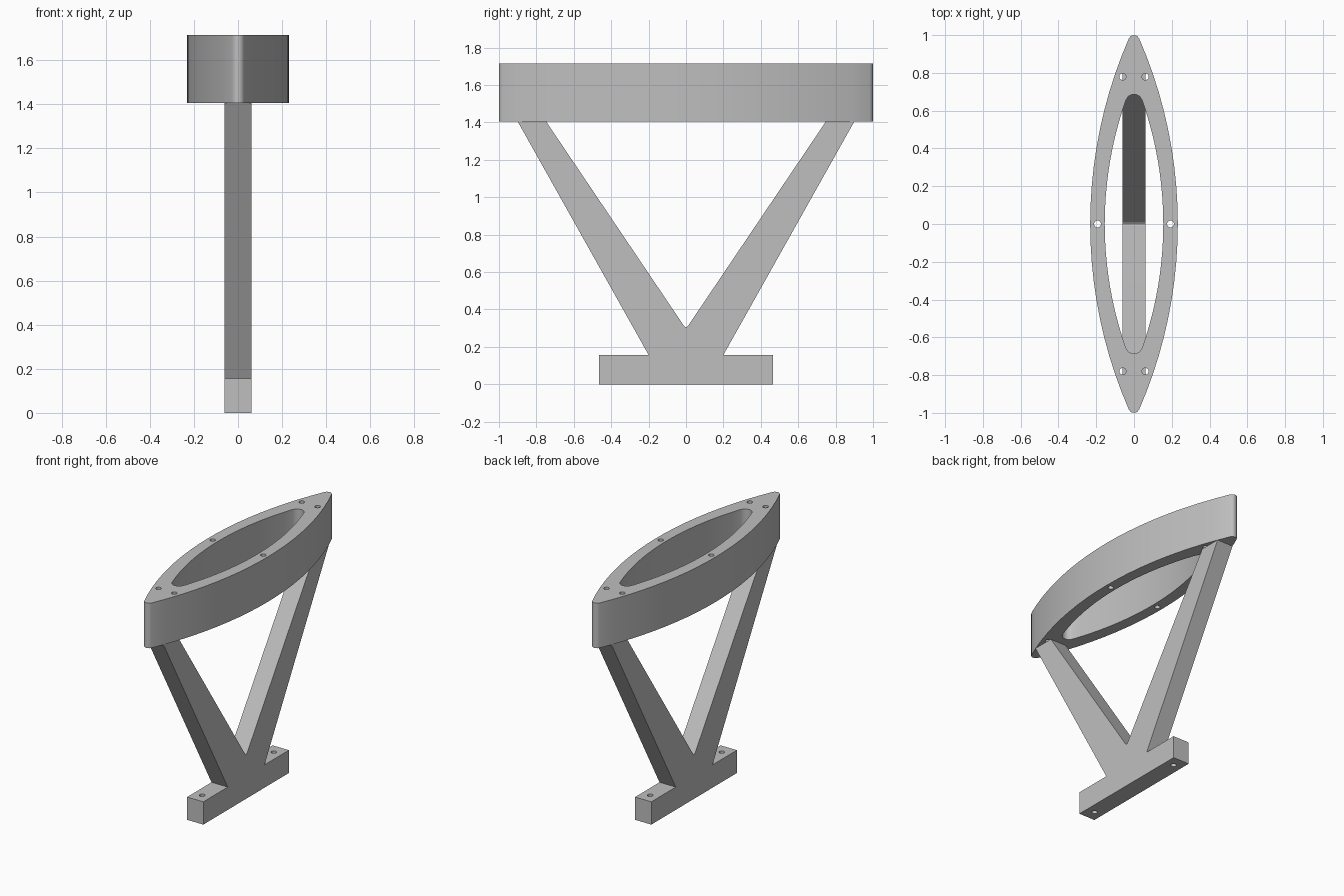
import bpy
import bmesh
from math import sin, cos, asin, pi
from mathutils import Matrix

cube = bpy.data.objects.get("Cube")
if cube:
    bpy.data.objects.remove(cube, do_unlink=True)

grey = bpy.data.materials.new("plain grey")
grey.use_nodes = True
colour = (0.52, 0.52, 0.52, 1)
grey.diffuse_color = colour
grey.node_tree.nodes["Principled BSDF"].inputs["Base Color"].default_value = colour


def finish(name, bm):
    bmesh.ops.recalc_face_normals(bm, faces=bm.faces)
    mesh = bpy.data.meshes.new(name)
    bm.to_mesh(mesh)
    bm.free()
    mesh.materials.append(grey)
    obj = bpy.data.objects.new(name, mesh)
    bpy.context.collection.objects.link(obj)
    return obj


def extrude(name, points, vector):
    """Solid prism from a closed outline."""
    bm = bmesh.new()
    face = bm.faces.new([bm.verts.new(p) for p in points])
    result = bmesh.ops.extrude_face_region(bm, geom=[face], use_keep_orig=True)
    moved = [v for v in result["geom"] if isinstance(v, bmesh.types.BMVert)]
    bmesh.ops.translate(bm, verts=moved, vec=vector)
    return finish(name, bm)


def lens(half_width, half_length, tip, z, steps=20, tip_steps=5):
    """Two long arcs joined by small tangent round tips."""
    c = half_length - tip
    radius = (half_width**2 + c**2 - tip**2) / (2 * (half_width - tip))
    centre = half_width - radius
    top = asin(c / (radius - tip))
    right = [(centre + radius * cos(a), radius * sin(a))
             for a in (-top + 2 * top * i / steps for i in range(steps + 1))]
    cap = [(tip * cos(a), c + tip * sin(a))
           for a in (top + (pi - 2 * top) * i / tip_steps for i in range(1, tip_steps))]
    half = right + cap
    return [(x, y, z) for x, y in half] + [(-x, -y, z) for x, y in half]


def drill(name, positions, z, depth):
    bm = bmesh.new()
    for x, y in positions:
        bmesh.ops.create_cone(bm, cap_ends=True, segments=24, radius1=0.018,
                              radius2=0.018, depth=depth,
                              matrix=Matrix.Translation((x, y, z)))
    return finish(name, bm)


def cut(obj, cutter):
    cutter.hide_render = True
    mod = obj.modifiers.new("cut", "BOOLEAN")
    mod.operation = "DIFFERENCE"
    mod.solver = "EXACT"
    mod.object = cutter
    bpy.ops.object.select_all(action="DESELECT")
    bpy.context.view_layer.objects.active = obj
    obj.select_set(True)
    bpy.ops.object.modifier_apply(modifier=mod.name)
    bpy.data.objects.remove(cutter, do_unlink=True)


def smooth(obj):
    bpy.ops.object.select_all(action="DESELECT")
    bpy.context.view_layer.objects.active = obj
    obj.select_set(True)
    bpy.ops.object.shade_smooth_by_angle(angle=0.5)


RING_BOTTOM, RING_HEIGHT = 1.405, 0.31

# Pointed oval ring with its opening and six bolt holes
ring = extrude("top_ring", lens(0.232, 1.0, 0.03, RING_BOTTOM), (0, 0, RING_HEIGHT))
cut(ring, extrude("opening", lens(0.155, 0.687, 0.045, RING_BOTTOM - 0.1),
                  (0, 0, RING_HEIGHT + 0.2)))
bolts = [(s * 0.06, e * 0.78) for s in (-1, 1) for e in (-1, 1)]
bolts += [(-0.193, 0), (0.193, 0)]
cut(ring, drill("ring_holes", bolts, RING_BOTTOM + RING_HEIGHT / 2, 0.6))
smooth(ring)

# V-shaped stand and foot bar in one profile, mirrored about the middle
side = [(0.466, 0), (0.466, 0.157), (0.2, 0.157), (0.9, RING_BOTTOM),
        (0.748, RING_BOTTOM), (0.014, 0.317), (0.007, 0.308)]
outline = side + [(0, 0.305)] + [(-y, z) for y, z in reversed(side)]
stand = extrude("v_stand", [(-0.062, y, z) for y, z in outline], (0.124, 0, 0))
cut(stand, drill("foot_holes", [(0, -0.39), (0, 0.39)], 0.08, 0.4))
smooth(stand)
